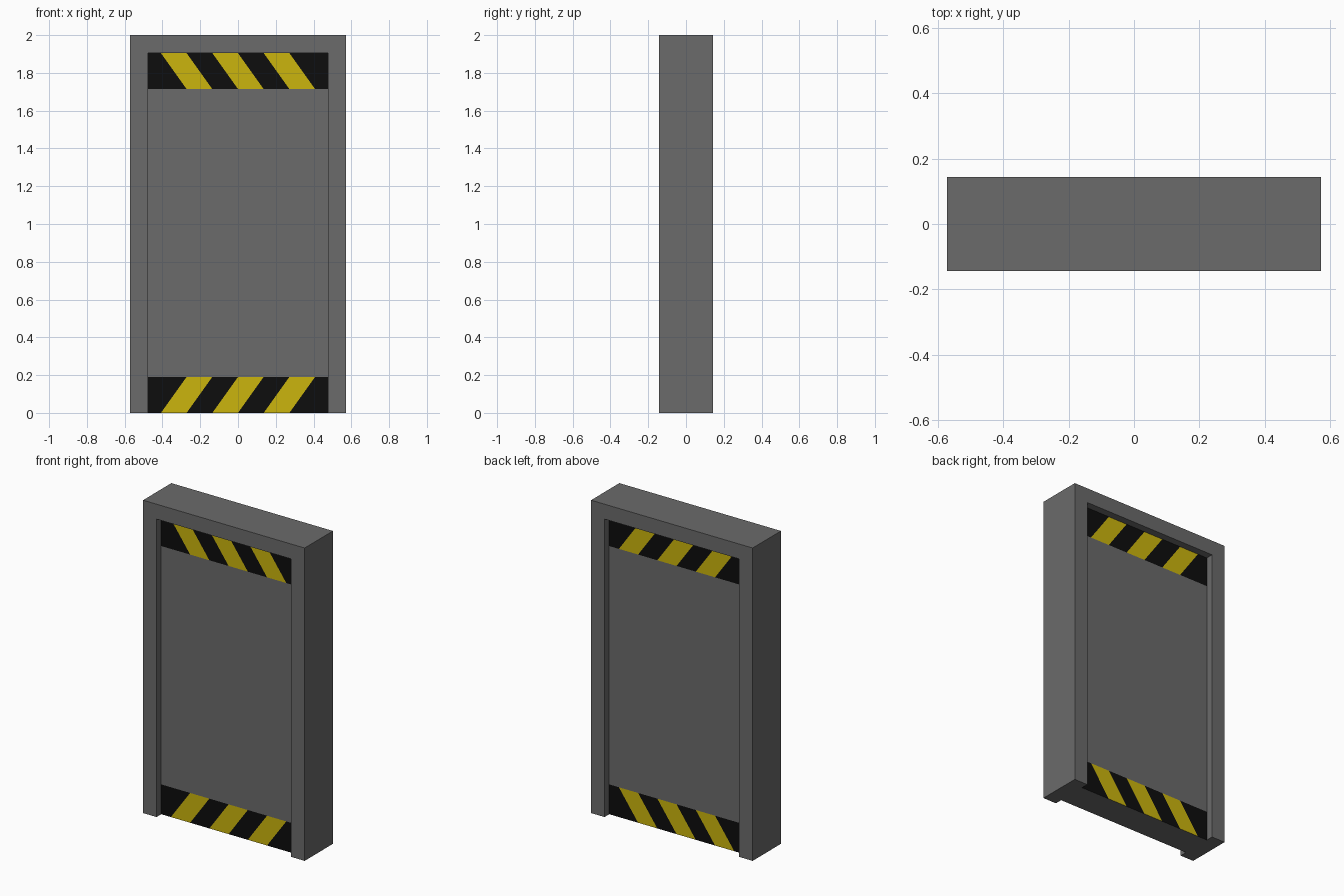
import bpy, bmesh, math
from mathutils import Vector

if "Cube" in bpy.data.objects:
    bpy.data.objects.remove(bpy.data.objects["Cube"])

U = 2 / 2.1                                   # design unit: model is 2.1 units tall
W, D, H = 0.6 * U, 0.15 * U, 2.0              # frame half width, half depth, height
OW, OH, PD = 0.5 * U, 2.0 * U, 0.1 * U        # opening half width, height, panel half depth
BAND, STEP = 0.2 * U, U / 7                   # hazard band height, stripe width
START = -3 * STEP                             # first stripe edge


def material(name, r, g, b):
    m = bpy.data.materials.new(name)
    m.diffuse_color = (r, g, b, 1)
    m.use_nodes = True
    m.node_tree.nodes["Principled BSDF"].inputs["Base Color"].default_value = m.diffuse_color
    return m


grey = material("dark_grey", 0.145, 0.145, 0.145)
black = material("stripe_black", 0.004, 0.004, 0.004)
yellow = material("stripe_yellow", 0.6, 0.46, 0.004)


def finish(name, bm, mats):
    bmesh.ops.recalc_face_normals(bm, faces=bm.faces)
    mesh = bpy.data.meshes.new(name)
    bm.to_mesh(mesh)
    bm.free()
    for m in mats:
        mesh.materials.append(m)
    obj = bpy.data.objects.new(name, mesh)
    bpy.context.collection.objects.link(obj)


# Door frame: an upside-down U profile extruded through its depth
bm = bmesh.new()
profile = [(-W, 0), (-W, H), (W, H), (W, 0), (OW, 0), (OW, OH), (-OW, OH), (-OW, 0)]
face = bm.faces.new([bm.verts.new((x, -D, z)) for x, z in profile])
ext = bmesh.ops.extrude_face_region(bm, geom=[face])["geom"]
bmesh.ops.translate(bm, vec=(0, 2 * D, 0),
                    verts=[g for g in ext if isinstance(g, bmesh.types.BMVert)])
finish("door_frame", bm, [grey])

# Door panel: a slab cut into hazard bands, then into slanted stripes
bm = bmesh.new()
bmesh.ops.create_cube(bm, size=1)
for v in bm.verts:
    v.co = (v.co.x * 2 * OW, v.co.y * 2 * PD, (v.co.z + 0.5) * OH)


def cut(faces, co, no):
    geom = set(faces)
    for f in faces:
        geom.update(f.edges)
        geom.update(f.verts)
    bmesh.ops.bisect_plane(bm, geom=list(geom), dist=1e-5, plane_co=co, plane_no=no)


for z in (BAND, OH - BAND):
    cut(bm.faces[:], (0, 0, z), (0, 0, 1))

# lower band leans right going up, upper band leans left
for z0, lean in ((0, 1), (OH - BAND, -1)):
    def in_band():
        return [f for f in bm.faces if abs(f.normal.y) > 0.9
                and z0 < f.calc_center_median().z < z0 + BAND]

    mid = z0 + BAND / 2
    bm.normal_update()
    for i in range(6):
        x = START + (i + 0.5) * STEP
        cut(in_band(), (x, 0, mid), Vector((BAND, 0, -lean * STEP)).normalized())
        bm.normal_update()
    for f in in_band():
        c = f.calc_center_bounds() if len(f.verts) == 4 else f.calc_center_median()
        c = f.calc_center_median_weighted()
        shift = lean * STEP * (c.z - mid) / BAND
        i = math.floor((c.x - shift - START) / STEP - 0.5)
        f.material_index = 2 if i in (0, 2, 4) else 1
finish("door_panel", bm, [grey, black, yellow])
